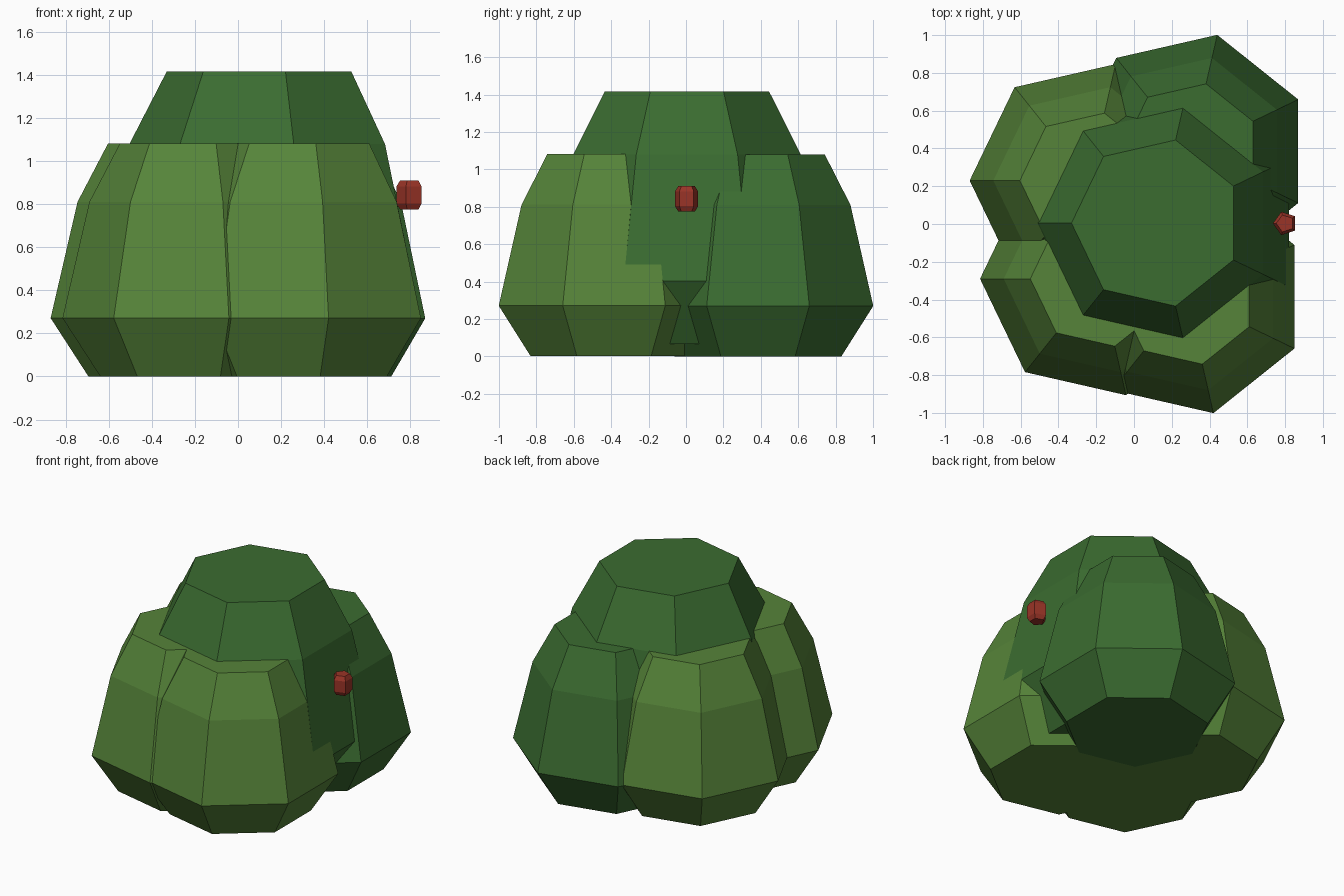
import bpy
import bmesh
from math import cos, sin, pi

cube = bpy.data.objects.get("Cube")
if cube:
    bpy.data.objects.remove(cube)


def make_material(name, color):
    mat = bpy.data.materials.new(name)
    mat.use_nodes = True
    mat.diffuse_color = color
    bsdf = next(n for n in mat.node_tree.nodes if n.type == 'BSDF_PRINCIPLED')
    bsdf.inputs["Base Color"].default_value = color
    bsdf.inputs["Roughness"].default_value = 0.9
    return mat


def faceted_lump(name, center, profile, sides, mat, wide=1.0, tall=1.0):
    """Closed low-poly lump from (radius, height) rings, one corner facing -x."""
    bm = bmesh.new()
    rings = []
    for radius, height in profile:
        angles = [pi + 2 * pi * i / sides for i in range(sides)]
        rings.append([bm.verts.new((radius * wide * cos(a),
                                    radius * wide * sin(a),
                                    height * tall)) for a in angles])
    for low, high in zip(rings, rings[1:]):
        for i in range(sides):
            j = (i + 1) % sides
            bm.faces.new((low[i], low[j], high[j], high[i]))
    bm.faces.new(rings[0][::-1])
    bm.faces.new(rings[-1])
    mesh = bpy.data.meshes.new(name)
    bm.to_mesh(mesh)
    bm.free()
    mesh.materials.append(mat)
    obj = bpy.data.objects.new(name, mesh)
    obj.location = center
    bpy.context.collection.objects.link(obj)
    return obj


light_green = make_material("light leaf green", (0.092, 0.23, 0.041, 1))
dark_green = make_material("dark leaf green", (0.043, 0.15, 0.030, 1))
berry_red = make_material("berry red", (0.32, 0.034, 0.020, 1))

# Foliage lumps share one profile
foliage = [(0.457, 0), (0.632, 0.27), (0.507, 0.81), (0.366, 1.08)]
faceted_lump("front_left_foliage", (0.28, -0.385, 0.001), foliage, 7, light_green)
faceted_lump("front_right_foliage", (-0.183, -0.29, 0.001), foliage, 7, light_green)
faceted_lump("back_right_foliage", (-0.238, 0.23, 0.001), foliage, 7, light_green)
faceted_lump("back_left_foliage", (0.30, 0.385, 0), foliage, 7, dark_green)
faceted_lump("top_foliage", (0.12, 0.005, 0.066), foliage, 7, dark_green,
             wide=1.232, tall=1.25)

# Berry on the left side
berry = [(0.047, 0), (0.065, 0.028), (0.065, 0.107), (0.047, 0.135)]
faceted_lump("berry", (0.80, 0.003, 0.775), berry, 5, berry_red)
